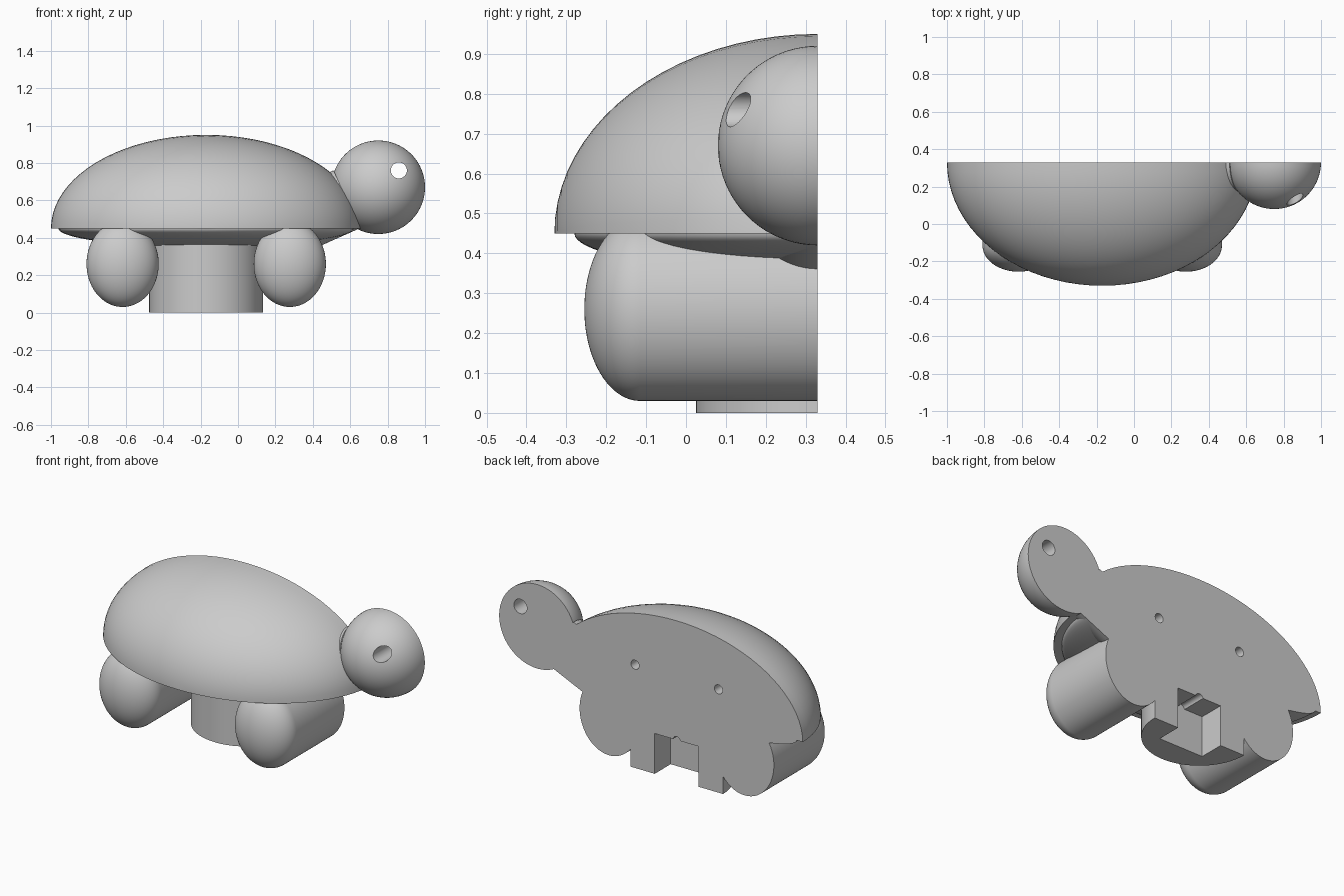
import bpy, bmesh, math
from mathutils import Matrix, Vector

if "Cube" in bpy.data.objects:
    bpy.data.objects.remove(bpy.data.objects["Cube"], do_unlink=True)

BACK = 0.33      # flat rear face where the figure is halved
MID = -0.17      # centre of the body along x
RIM = 0.45       # underside of the shell

grey = bpy.data.materials.new("plain_grey")
grey.use_nodes = True
colour = (0.6, 0.6, 0.6, 1)
grey.diffuse_color = colour
grey.node_tree.nodes["Principled BSDF"].inputs["Base Color"].default_value = colour


def slice_off(bm, point, normal, cap=True):
    """Remove everything on the normal's side of a plane and close the cut."""
    bmesh.ops.bisect_plane(bm, geom=bm.verts[:] + bm.edges[:] + bm.faces[:], dist=1e-5,
                           plane_co=point, plane_no=normal, clear_outer=True)
    rim = [e for e in bm.edges if e.is_boundary]
    if cap:
        bmesh.ops.holes_fill(bm, edges=rim, sides=0)
    return rim


def ellipsoid(centre, radii):
    bm = bmesh.new()
    matrix = (Matrix.Translation(centre) @ Matrix.Diagonal((*radii, 1))
              @ Matrix.Rotation(math.pi / 2, 4, "X"))
    bmesh.ops.create_uvsphere(bm, u_segments=80, v_segments=40, radius=1, matrix=matrix)
    return bm


def cylinder(start, end, radius, sides=64):
    bm = bmesh.new()
    start, end = Vector(start), Vector(end)
    axis = end - start
    matrix = Matrix.Translation((start + end) / 2) @ axis.to_track_quat("Z", "Y").to_matrix().to_4x4()
    bmesh.ops.create_cone(bm, cap_ends=True, segments=sides, radius1=radius,
                          radius2=radius, depth=axis.length, matrix=matrix)
    return bm


def finish(name, bm):
    bmesh.ops.recalc_face_normals(bm, faces=bm.faces[:])
    mesh = bpy.data.meshes.new(name)
    bm.to_mesh(mesh)
    bm.free()
    mesh.materials.append(grey)
    obj = bpy.data.objects.new(name, mesh)
    bpy.context.collection.objects.link(obj)
    return obj


def halved(name, bm):
    slice_off(bm, (0, BACK, 0), (0, 1, 0))
    return finish(name, bm)


def carve(obj, cutter_bm):
    cutter = finish("cutter", cutter_bm)
    cutter.hide_render = True
    mod = obj.modifiers.new("carve", "BOOLEAN")
    mod.operation, mod.solver, mod.object = "DIFFERENCE", "EXACT", cutter
    bpy.context.view_layer.objects.active = obj
    bpy.ops.object.modifier_apply(modifier=mod.name)
    bpy.data.objects.remove(cutter, do_unlink=True)


# Domed shell with a flat underside, and two peg holes in its rear face
dome = ellipsoid((MID, BACK, RIM), (0.83, 0.66, 0.5))
slice_off(dome, (0, 0, RIM), (0, 0, -1))
shell = halved("shell", dome)
for side in (-1, 1):
    x = MID + side * 0.275
    carve(shell, cylinder((x, BACK - 0.12, 0.615), (x, BACK + 0.1, 0.615), 0.027, 32))

# Shallow belly
bowl = ellipsoid((MID, BACK, RIM), (0.79, 0.61, 0.1))
slice_off(bowl, (0, 0, RIM), (0, 0, 1))
belly = halved("belly", bowl)

# Rounded legs running straight back to the rear face
legs = []
for name, x in (("rear_leg", MID - 0.447), ("front_leg", MID + 0.447)):
    bm = ellipsoid((x, -0.115, 0.26), (0.193, 0.14, 0.23))
    rim = slice_off(bm, (0, -0.115, 0), (0, 1, 0), cap=False)
    new = bmesh.ops.extrude_edge_only(bm, edges=rim)["geom"]
    for v in (g for g in new if isinstance(g, bmesh.types.BMVert)):
        v.co.y = BACK
    bmesh.ops.holes_fill(bm, edges=[e for e in bm.edges if e.is_boundary], sides=0)
    legs.append(finish(name, bm))

# Tilted neck and round head with an eye drilled right through
neck = halved("neck", cylinder((0.3, BACK, 0.48), (0.58, BACK, 0.605), 0.17))
head = halved("head", ellipsoid((0.75, BACK, 0.67), (0.25, 0.25, 0.25)))
carve(head, cylinder((0.86, -0.2, 0.76), (0.86, BACK + 0.1, 0.76), 0.043, 32))

# Round stand with a square slot and a small groove above it
stand = halved("stand", cylinder((MID, BACK, 0), (MID, BACK, 0.42), 0.305))
slot = bmesh.new()
bmesh.ops.create_cube(slot, size=1, matrix=Matrix.Translation((MID, BACK, 0.07))
                      @ Matrix.Diagonal((0.29, 0.3, 0.34, 1)))
carve(stand, slot)
carve(stand, cylinder((MID, BACK - 0.15, 0.235), (MID, BACK + 0.1, 0.235), 0.025, 24))

# Smooth the curves while keeping cut edges crisp
bpy.ops.object.select_all(action="DESELECT")
for obj in (shell, belly, *legs, neck, head, stand):
    obj.select_set(True)
    bpy.context.view_layer.objects.active = obj
bpy.ops.object.shade_smooth_by_angle(angle=math.radians(30))
